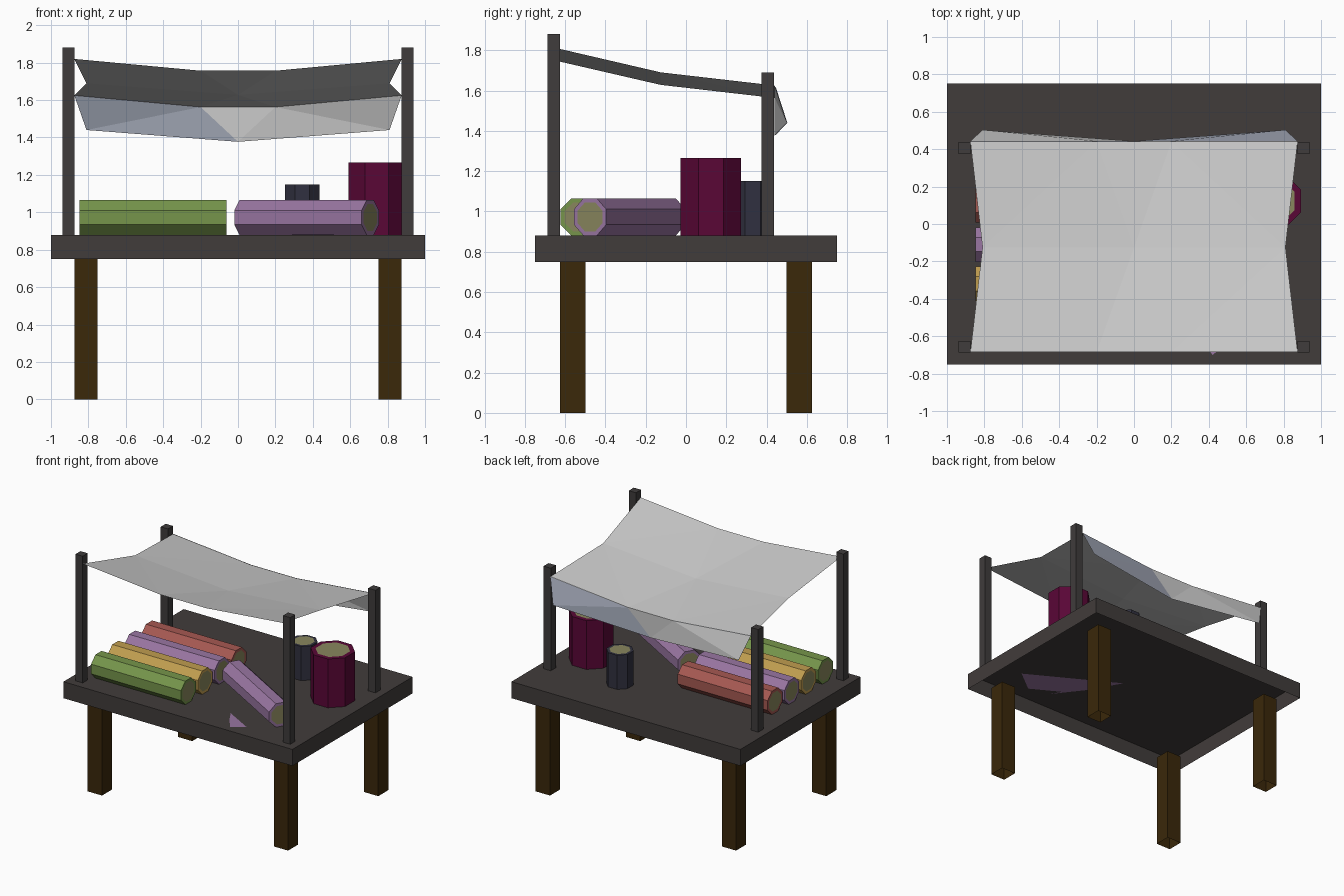
import bpy, bmesh, math
from mathutils import Matrix

if "Cube" in bpy.data.objects:
    bpy.data.objects.remove(bpy.data.objects["Cube"])


def material(name, rgb):
    m = bpy.data.materials.new(name)
    m.diffuse_color = (*rgb, 1)
    m.use_nodes = True
    m.node_tree.nodes["Principled BSDF"].inputs["Base Color"].default_value = m.diffuse_color
    return m


WOOD = material("dark_wood", (0.053, 0.045, 0.043))
POST = material("post_wood", (0.05, 0.045, 0.045))
LEG = material("leg_wood", (0.043, 0.021, 0.003))
CORE = material("fabric_core", (0.25, 0.24, 0.11))
GREEN = material("green_cloth", (0.18, 0.30, 0.07))
YELLOW = material("yellow_cloth", (0.53, 0.34, 0.08))
PURPLE = material("purple_cloth", (0.32, 0.18, 0.36))
RED = material("red_cloth", (0.38, 0.10, 0.085))
WINE = material("wine_cloth", (0.10, 0.002, 0.037))
NAVY = material("navy_cloth", (0.03, 0.03, 0.05))
GREY = material("canopy_cloth", (0.6, 0.6, 0.6))
BLUE = material("flap_lining", (0.36, 0.39, 0.47))


def finish(name, bm, mats=()):
    mesh = bpy.data.meshes.new(name)
    bm.to_mesh(mesh)
    bm.free()
    for m in mats:
        mesh.materials.append(m)
    obj = bpy.data.objects.new(name, mesh)
    bpy.context.collection.objects.link(obj)
    return obj


def drop_faces(bm, direction):
    """Leave a shell open on the side facing the given axis direction."""
    bm.normal_update()
    faces = [f for f in bm.faces if f.normal.dot(direction) > 0.99]
    bmesh.ops.delete(bm, geom=faces, context='FACES')


def box(name, lo, hi, mat):
    """Box that is open underneath."""
    bm = bmesh.new()
    size = [b - a for a, b in zip(lo, hi)]
    mid = [(a + b) / 2 for a, b in zip(lo, hi)]
    bmesh.ops.create_cube(bm, size=1, matrix=Matrix.Translation(mid) @ Matrix.Diagonal((*size, 1)))
    drop_faces(bm, (0, 0, -1))
    return finish(name, bm, [mat])


def roll(name, center, width, length, mat, turn=None):
    """Eight-sided roll of cloth with a paler core on its ends, open where it rests on the table.
    turn=None stands it upright, otherwise it lies along x turned by that angle."""
    bm = bmesh.new()
    r = width / 2 / math.cos(math.pi / 8)
    bmesh.ops.create_cone(bm, cap_ends=True, segments=8, radius1=r, radius2=r, depth=length)
    # keep flats square to the axes
    if max(v.co.x for v in bm.verts) > r * 0.99:
        bmesh.ops.rotate(bm, verts=bm.verts, matrix=Matrix.Rotation(math.pi / 8, 3, 'Z'))
    caps = [f for f in bm.faces if len(f.verts) == 8]
    bmesh.ops.inset_individual(bm, faces=caps, thickness=width * 0.12)
    for f in bm.faces:
        f.material_index = int(len(f.verts) == 8)
    if turn is not None:
        bmesh.ops.rotate(bm, verts=bm.verts, matrix=Matrix.Rotation(math.pi / 2, 3, 'Y'))
    drop_faces(bm, (0, 0, -1))
    obj = finish(name, bm, [mat, CORE])
    obj.location = center
    obj.rotation_euler.z = turn or 0
    return obj


# Table top and legs
TOP, UNDER = 0.88, 0.75
box("table_top", (-1, -0.75, UNDER), (1, 0.75, TOP), WOOD)
for sx, side in ((-1, "left"), (1, "right")):
    for sy, end in ((-1, "front"), (1, "back")):
        xs, ys = sorted((sx * 0.75, sx * 0.875)), sorted((sy * 0.5, sy * 0.625))
        box(f"{end}_{side}_leg", (xs[0], ys[0], 0), (xs[1], ys[1], UNDER), LEG)

    # Canopy posts, taller at the front
    xs = sorted((sx * 0.875, sx * 0.9375))
    box(f"front_{side}_post", (xs[0], -0.6875, TOP), (xs[1], -0.625, 1.88), POST)
    box(f"back_{side}_post", (xs[0], 0.375, TOP), (xs[1], 0.4375, 1.69), POST)


def cloth(name, pairs, shift=0, blue_side=0):
    """Sheet zigzagging between rows of four and rows of three points."""
    bm = bmesh.new()
    for four, three in pairs:
        f, t = [[bm.verts.new((x, y + shift, z)) for x, y, z in row] for row in (four, three)]
        for tri in ((f[0], f[1], t[0]), (f[1], t[1], t[0]), (f[1], f[2], t[1]),
                    (f[2], f[3], t[2]), (f[2], t[2], t[1])):
            face = bm.faces.new(tri)
            face.material_index = int(face.calc_center_median().x * blue_side > 0.05)
    bmesh.ops.remove_doubles(bm, verts=bm.verts, dist=0.0005)
    bmesh.ops.recalc_face_normals(bm, faces=bm.faces)
    bm.faces.ensure_lookup_table()
    if bm.faces[0].normal.z < 0:
        bmesh.ops.reverse_faces(bm, faces=bm.faces)
    return finish(name, bm, [GREY, BLUE])


# Sagging canopy, and a two-layer flap hanging at the back
front = [(-0.875, -0.685, 1.82), (-0.2, -0.685, 1.757), (0.2, -0.685, 1.757), (0.875, -0.685, 1.82)]
middle = [(-0.81, -0.125, 1.69), (0, -0.125, 1.628), (0.81, -0.125, 1.69)]
back = [(-0.875, 0.44, 1.625), (-0.2, 0.44, 1.563), (0.2, 0.44, 1.563), (0.875, 0.44, 1.625)]
hem = [(-0.81, 0.5, 1.44), (0, 0.44, 1.377), (0.81, 0.5, 1.44)]
cloth("cloth_canopy", [(front, middle), (back, middle)])
cloth("flap_inner_layer", [(back, hem)], 0, -1)
cloth("flap_outer_layer", [(back, hem)], 0.003, 1)

# Row of cloth rolls lying on the table
D = 0.185
for i, (colour, mat) in enumerate((("green", GREEN), ("yellow", YELLOW), ("purple", PURPLE), ("red", RED))):
    roll(f"{colour}_roll", (-0.455, -0.53 + 0.21 * i, TOP + D / 2), D, 0.785, mat, 0)
roll("loose_purple_roll", (0.367, -0.28, TOP + D / 2), D, 0.785, PURPLE, math.radians(-30))

# Loose end of the purple cloth, pressed flat into the table
bm = bmesh.new()
bm.faces.new([bm.verts.new(p) for p in ((0.02, -0.1, 0.876), (0.17, -0.36, 0.876),
                                        (0.42, -0.70, 0.882), (0.70, -0.48, 0.876))])
finish("loose_cloth_end", bm, [PURPLE])

# Standing rolls
roll("wine_standing_roll", (0.742, 0.123, (TOP + 1.265) / 2), 0.30, 1.265 - TOP, WINE)
roll("navy_standing_roll", (0.344, 0.332, (TOP + 1.15) / 2), D, 1.15 - TOP, NAVY)
